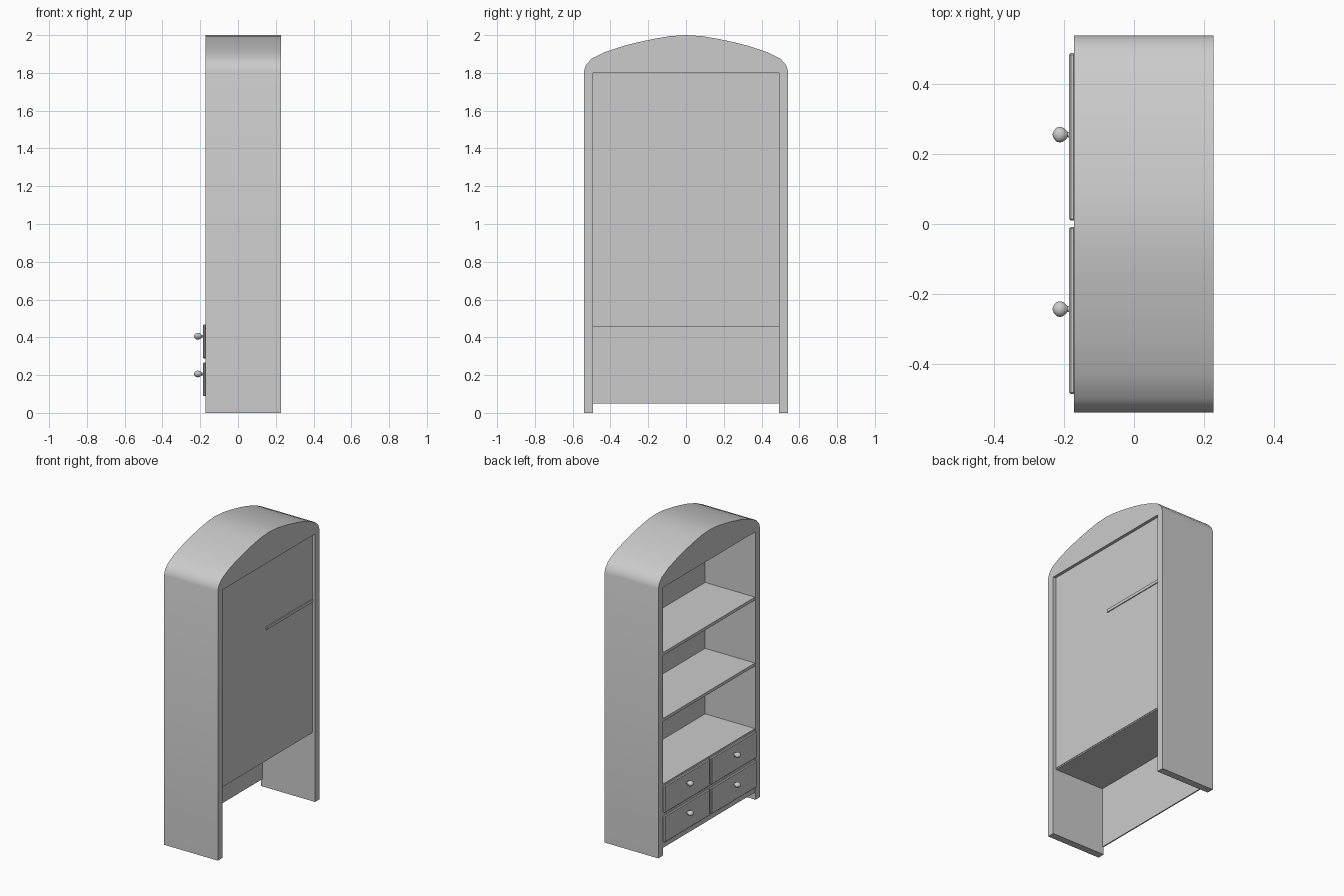
import bpy, bmesh, math
from mathutils import Matrix

if "Cube" in bpy.data.objects:
    bpy.data.objects.remove(bpy.data.objects["Cube"])


def add_mesh(name, bm, smooth=False):
    bmesh.ops.recalc_face_normals(bm, faces=bm.faces)
    mesh = bpy.data.meshes.new(name)
    bm.to_mesh(mesh)
    bm.free()
    ob = bpy.data.objects.new(name, mesh)
    bpy.context.collection.objects.link(ob)
    if smooth:
        bpy.ops.object.select_all(action='DESELECT')
        ob.select_set(True)
        bpy.context.view_layer.objects.active = ob
        bpy.ops.object.shade_smooth_by_angle(angle=math.radians(35))
    return ob


def extrude(name, pts, offset, smooth=False):
    """Closed polygon of 3D points extruded along offset."""
    bm = bmesh.new()
    face = bm.faces.new([bm.verts.new(p) for p in pts])
    res = bmesh.ops.extrude_face_region(bm, geom=[face], use_keep_orig=True)
    bmesh.ops.translate(bm, vec=offset,
                        verts=[g for g in res['geom'] if isinstance(g, bmesh.types.BMVert)])
    return add_mesh(name, bm, smooth)


def box(name, x, y, z, bevel=0):
    pts = [(x[0], y[0], z[0]), (x[0], y[1], z[0]), (x[0], y[1], z[1]), (x[0], y[0], z[1])]
    ob = extrude(name, pts, (x[1] - x[0], 0, 0))
    if bevel:
        mod = ob.modifiers.new("Bevel", 'BEVEL')
        mod.width = bevel
        mod.segments = 1
    return ob


FRONT, BACK = -0.172, 0.228
INNER = 0.492

# Carcass: two side walls joined by the arched hood
arch = [(0.54, 1.81), (0.53, 1.842), (0.50, 1.875), (0.43, 1.91),
        (0.33, 1.943), (0.25, 1.963), (0.17, 1.98), (0.08, 1.995)]
half = [(INNER, 1.8), (INNER, 0), (0.54, 0)] + arch
outline = half + [(0, 2.0)] + [(-y, z) for y, z in reversed(half)]
extrude("arched_carcass", [(FRONT, y, z) for y, z in outline], (BACK - FRONT, 0, 0), True)

# Recessed back panel, open below the lowest shelf
box("back_panel", (0.202, 0.208), (-INNER, INNER), (0.465, 1.8))

# Shelves; the upper one pokes through the back panel on one half
for name, z in (("lower_shelf", 0.465), ("middle_shelf", 0.905)):
    box(name, (FRONT + 0.004, 0.205), (-INNER, INNER), (z - 0.008, z + 0.012))
f = FRONT + 0.004
plan = [(f, -INNER), (0.205, -INNER), (0.205, 0), (0.214, 0), (0.214, INNER), (f, INNER)]
extrude("upper_shelf", [(x, y, 1.34) for x, y in plan], (0, 0, 0.02))

# Panel behind the drawer fronts
box("drawer_backing", (FRONT + 0.002, FRONT + 0.01), (-INNER, INNER), (0.05, 0.465))


# Knob: flattened ball on a short stem, turned around x
def knob(name, y, z):
    profile = [(-0.183, 0.010), (-0.190, 0.007), (-0.195, 0.013), (-0.203, 0.020),
               (-0.212, 0.0225), (-0.222, 0.020), (-0.230, 0.011), (-0.234, 0.0)]
    bm = bmesh.new()
    vs = [bm.verts.new((x, r, 0)) for x, r in profile]
    es = [bm.edges.new(p) for p in zip(vs, vs[1:])]
    bmesh.ops.spin(bm, geom=vs + es, cent=(0, 0, 0), axis=(1, 0, 0),
                   angle=math.tau, steps=12, use_duplicate=False)
    bmesh.ops.remove_doubles(bm, verts=bm.verts, dist=0.0005)
    bmesh.ops.transform(bm, verts=bm.verts,
                        matrix=Matrix.Translation((0, y, z)) @ Matrix.Diagonal((1, 1, 0.8, 1)))
    add_mesh(name, bm, True)


# Four drawer fronts with knobs
for row, z0, z1, kz in (("lower", 0.09, 0.268, 0.206), ("upper", 0.288, 0.468, 0.406)):
    for side, y0, y1, ky in (("left", 0.01, 0.49, 0.256), ("right", -0.488, -0.008, -0.244)):
        box(f"{row}_{side}_drawer", (-0.186, FRONT + 0.003), (y0, y1), (z0, z1), 0.005)
        knob(f"{row}_{side}_knob", ky, kz)
